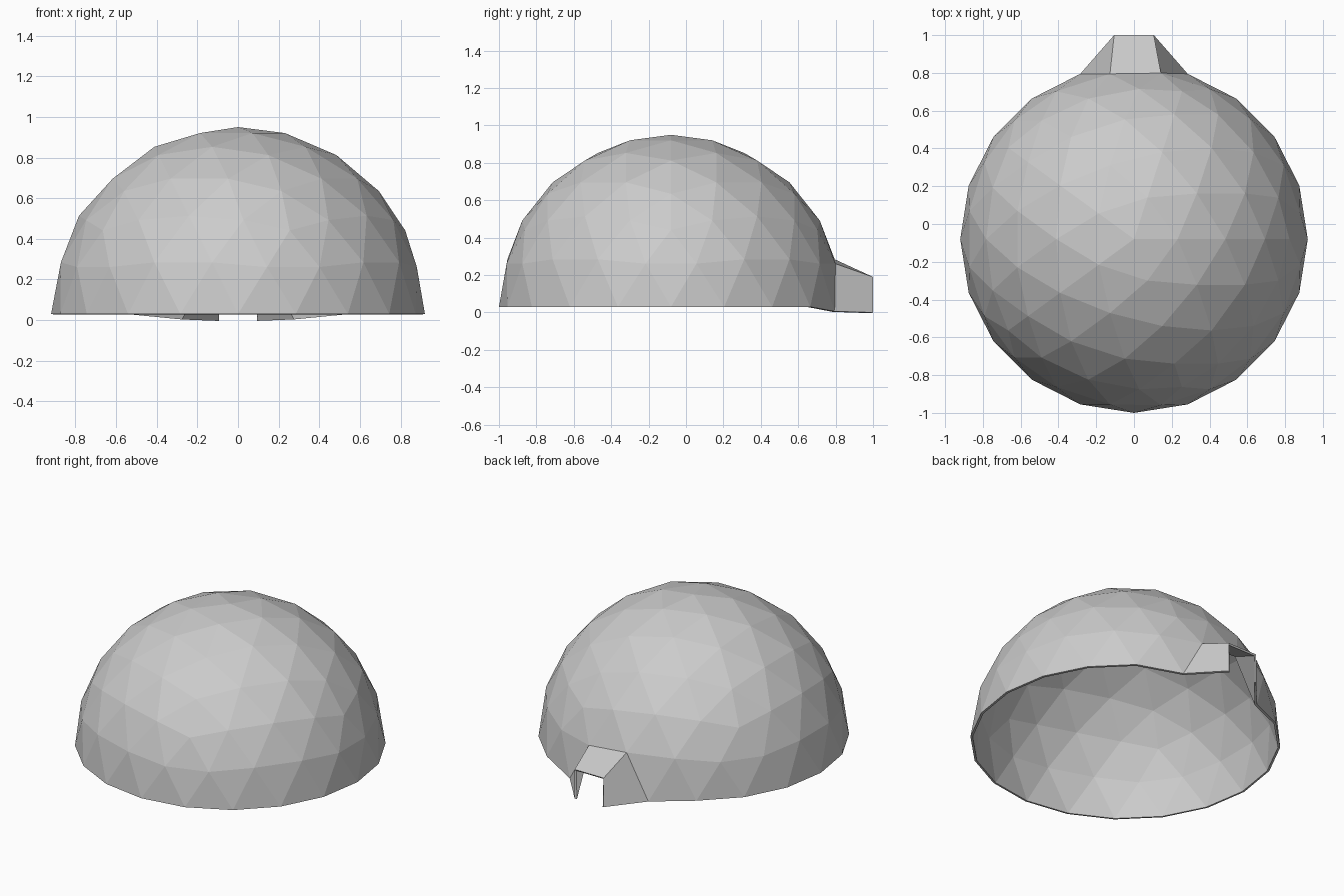
import bpy, bmesh
from mathutils import Vector

if "Cube" in bpy.data.objects:
    bpy.data.objects.remove(bpy.data.objects["Cube"])

R, CENTRE = 0.92, Vector((0, -0.08, 0.03))

# Faceted dome: upper half of an icosphere
bm = bmesh.new()
bmesh.ops.create_icosphere(bm, subdivisions=3, radius=R)
bmesh.ops.delete(bm, geom=[v for v in bm.verts if v.co.z < -0.01], context='VERTS')
bmesh.ops.translate(bm, verts=bm.verts, vec=CENTRE)

# Doorway: remove the rearmost rim vertex, keep its four neighbours as the arch
rear = max(bm.verts, key=lambda v: v.co.y)
arch = sorted((e.other_vert(rear) for e in rear.link_edges), key=lambda v: v.co.x)
bmesh.ops.delete(bm, geom=[rear], context='VERTS')
arch[0].co.z = arch[-1].co.z = 0.006

# Entrance tunnel: bridge the arch to a smaller square end
end = [bm.verts.new(p) for p in
       ((-0.105, 1, 0), (-0.105, 1, 0.19), (0.105, 1, 0.19), (0.105, 1, 0))]
for i in range(3):
    bm.faces.new((arch[i], arch[i + 1], end[i + 1], end[i]))
bmesh.ops.recalc_face_normals(bm, faces=bm.faces)

mesh = bpy.data.meshes.new("igloo_shell")
bm.to_mesh(mesh)
bm.free()
igloo = bpy.data.objects.new("igloo_shell", mesh)
bpy.context.collection.objects.link(igloo)

# Thin wall
wall = igloo.modifiers.new("wall", 'SOLIDIFY')
wall.thickness = 0.014
wall.offset = -1
